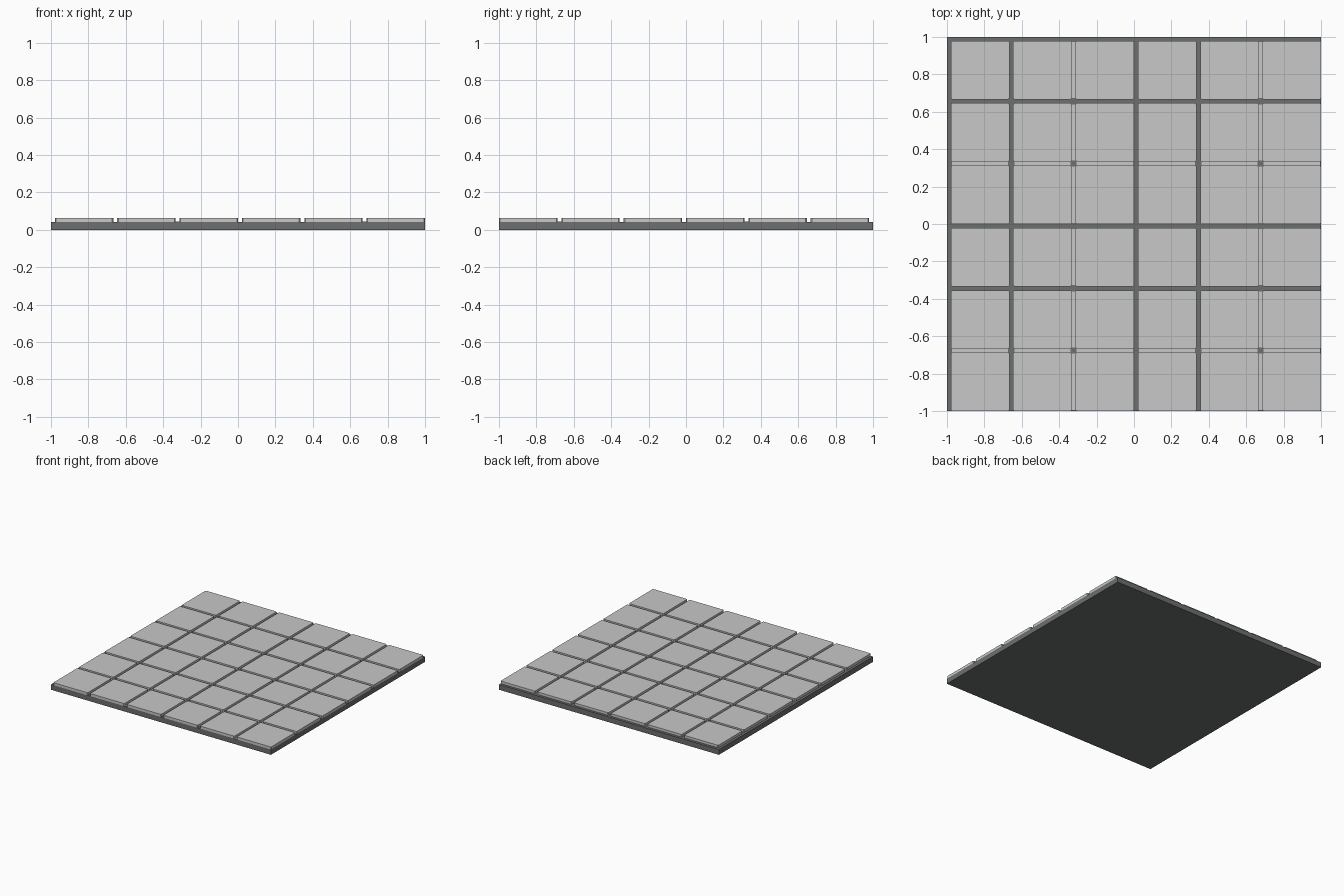
import bpy, bmesh

if "Cube" in bpy.data.objects:
    bpy.data.objects.remove(bpy.data.objects["Cube"])

N = 6                 # tiles per side
P = 2 / N             # tile pitch
GAP = 0.021           # joint width
C = 0.006             # clipped tile corner
Z0, Z1 = 0.043, 0.064 # slab top, tile top


def material(name, rgb):
    m = bpy.data.materials.new(name)
    m.diffuse_color = (*rgb, 1)
    m.use_nodes = True
    m.node_tree.nodes["Principled BSDF"].inputs["Base Color"].default_value = m.diffuse_color
    return m


light = material("light grey tile", (0.58, 0.58, 0.58))
dark = material("dark grey slab", (0.15, 0.16, 0.155))


def prism(bm, pts, z0, z1):
    """Extrude an outline from z0 to z1."""
    f = bm.faces.new([bm.verts.new((x, y, z0)) for x, y in pts])
    bottom = f
    ext = bmesh.ops.extrude_face_region(bm, geom=[bottom], use_keep_orig=True)
    for v in ext["geom"]:
        if isinstance(v, bmesh.types.BMVert):
            v.co.z = z1


def rect(x0, x1, y0, y1):
    return [(x0, y0), (x1, y0), (x1, y1), (x0, y1)]


def finish(name, bm, mat):
    bmesh.ops.recalc_face_normals(bm, faces=bm.faces)
    me = bpy.data.meshes.new(name)
    bm.to_mesh(me)
    bm.free()
    me.materials.append(mat)
    bpy.context.collection.objects.link(bpy.data.objects.new(name, me))


# Slab
bm = bmesh.new()
prism(bm, rect(-1, 1, -1, 1), 0, Z0)
finish("slab", bm, dark)

# Tiles with clipped corners, and light filler strips in every third joint
tiles, strips = bmesh.new(), bmesh.new()
for i in range(N):
    for j in range(N):
        x0, x1 = -1 + i * P + GAP, -1 + (i + 1) * P
        y0, y1 = -1 + j * P, -1 + (j + 1) * P - GAP
        prism(tiles, [(x0 + C, y0), (x1 - C, y0), (x1, y0 + C), (x1, y1 - C),
                      (x1 - C, y1), (x0 + C, y1), (x0, y1 - C), (x0, y0 + C)],
              Z0, Z1)
        if i % 3 == 2:
            prism(strips, rect(x0 - GAP, x0, y0 + C, y1 - C), Z0, Z0 + 0.001)
        if j % 3 == 0:
            prism(strips, rect(x0 + C, x1 - C, y1, y1 + GAP), Z0, Z0 + 0.001)
finish("tiles", tiles, light)
finish("joint_strips", strips, light)
